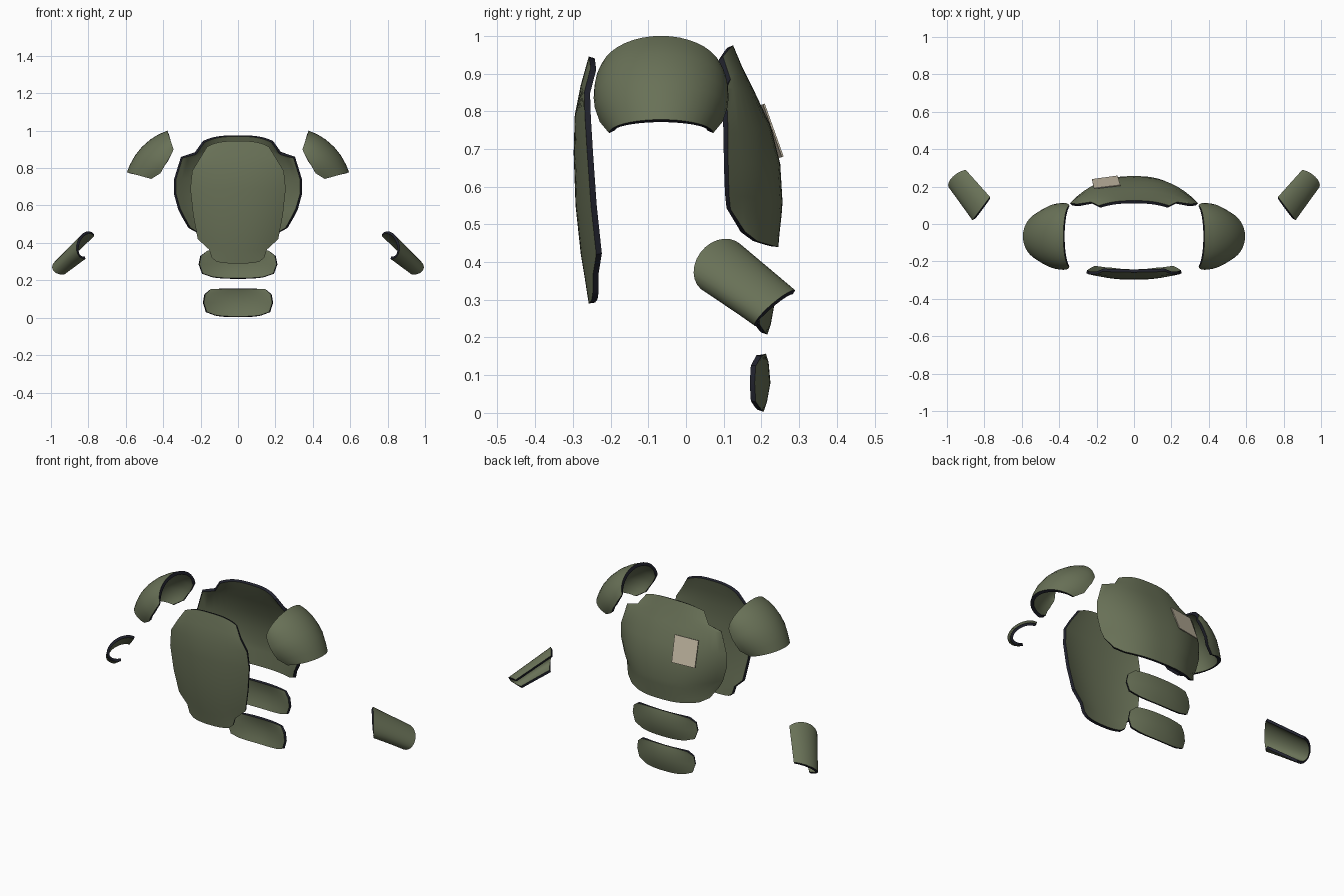
import bpy, bmesh, math
from mathutils import Vector

if "Cube" in bpy.data.objects:
    bpy.data.objects.remove(bpy.data.objects["Cube"])


def material(name, rgb):
    m = bpy.data.materials.new(name)
    m.diffuse_color = (*rgb, 1)
    m.use_nodes = True
    m.node_tree.nodes["Principled BSDF"].inputs["Base Color"].default_value = m.diffuse_color
    return m


OLIVE = material("olive_green", (0.14, 0.165, 0.095))
DARK = material("dark_edge", (0.015, 0.016, 0.026))
BEIGE = material("beige_patch", (0.52, 0.46, 0.35))


def shell(name, grid, outward, thick=0.016, mats=(OLIVE, DARK), mirror=False):
    """Skin a grid of points, thicken it inward with a dark rim."""
    bm = bmesh.new()
    vs = [[bm.verts.new(p) for p in row] for row in grid]
    for a, b in zip(vs, vs[1:]):
        for i in range(len(a) - 1):
            bm.faces.new((a[i], a[i + 1], b[i + 1], b[i]))
    bm.normal_update()
    total = sum((f.normal * f.calc_area() for f in bm.faces), Vector())
    if total.dot(Vector(outward)) < 0:
        bmesh.ops.reverse_faces(bm, faces=bm.faces[:])
    me = bpy.data.meshes.new(name)
    bm.to_mesh(me)
    bm.free()
    ob = bpy.data.objects.new(name, me)
    bpy.context.collection.objects.link(ob)
    for m in mats:
        me.materials.append(m)
    s = ob.modifiers.new("thickness", 'SOLIDIFY')
    s.thickness = thick
    s.offset = -1
    s.material_offset_rim = len(mats) - 1
    if mirror:
        ob.modifiers.new("mirror", 'MIRROR').use_mirror_merge = False
    # apply the modifiers, then smooth
    bpy.context.view_layer.objects.active = ob
    ob.select_set(True)
    for mod in list(ob.modifiers):
        bpy.ops.object.modifier_apply(modifier=mod.name)
    bpy.ops.object.shade_smooth_by_angle(angle=math.radians(35))
    ob.select_set(False)
    return ob


def plate_grid(rows, power, n=10):
    """Rows of edge x, edge z, edge y, centre z, centre y."""
    grid = []
    for xe, ze, ye, zc, yc in rows:
        row = []
        for i in range(-n, n + 1):
            t = i / n
            a = abs(t)
            row.append((xe * t, yc + (ye - yc) * a ** power,
                        zc + (ze - zc) * a ** 3))
        grid.append(row)
    return grid


# Chest plate
chest = [(.165, .915, -.253, .945, -.258), (.205, .85, -.27, .87, -.279),
         (.245, .785, -.268, .79, -.295), (.255, .69, -.262, .69, -.298),
         (.24, .55, -.252, .55, -.293), (.215, .42, -.238, .42, -.279),
         (.155, .365, -.247, .36, -.269), (.14, .32, -.247, .315, -.262),
         (.115, .30, -.25, .29, -.258)]
shell("chest_plate", plate_grid(chest, 2.2), (0, -1, 0))

# Back plate
back = [(.187, .945, .098, .975, .125), (.23, .885, .118, .92, .148),
        (.305, .86, .107, .86, .178), (.342, .74, .112, .76, .225),
        (.342, .66, .112, .66, .25), (.32, .58, .114, .56, .256),
        (.30, .54, .118, .53, .254), (.265, .48, .157, .475, .248),
        (.22, .455, .19, .44, .245)]
shell("back_plate", plate_grid(back, 2.6), (0, 1, 0))

# Two waist plates below the back plate
waist = [(.15, .15, .20, .157, .212), (.18, .125, .185, .135, .219),
         (.188, .08, .182, .08, .224), (.172, .03, .185, .03, .215),
         (.125, .012, .197, .003, .206)]
for name, sx, dy, dz in (("lower_waist_plate", 1, 0, 0),
                         ("upper_waist_plate", 1.12, .01, .205)):
    rows = [(x * sx, z + dz, y + dy, zc + dz, yc + dy)
            for x, z, y, zc, yc in waist]
    shell(name, plate_grid(rows, 2.2), (0, 1, 0), 0.014)

# Shoulder pads: arches of crown x, crown z, edge x, edge z, half width
arches = [(.378, 1.0, .345, .90, .163), (.425, .98, .35, .885, .172),
          (.47, .952, .362, .865, .177), (.515, .912, .378, .835, .179),
          (.55, .868, .395, .81, .176), (.577, .82, .415, .772, .163),
          (.594, .778, .464, .742, .138)]
grid = []
for xc, zc, xe, ze, w in arches:
    row = []
    for i in range(-10, 11):
        a = i / 10 * math.pi / 2
        k = 1 - math.cos(a)
        row.append((xc + (xe - xc) * k, -.066 + w * math.sin(a),
                    zc + (ze - zc) * k))
    grid.append(row)
shell("shoulder_pads", grid, (1, 0, 1), 0.018, mirror=True)


# Forearm guards: circular arcs through two edge points and a crown
def arc(a, crown, c, n=16):
    a, crown, c = Vector(a), Vector(crown), Vector(c)
    mid = (a + c) / 2
    half, rise = (a - c).length / 2, (crown - mid).length
    r = (half * half + rise * rise) / (2 * rise)
    out, side = (crown - mid).normalized(), (a - c).normalized()
    extra = math.asin(max(-1, min(1, (rise - r) / r)))
    pts = []
    for i in range(n + 1):
        th = -extra + (math.pi + 2 * extra) * i / n
        pts.append(crown - out * r + r * (math.cos(th) * side + math.sin(th) * out))
    return pts


near = arc((.77, .145, .447), (.858, .028, .408), (.815, .085, .315))
far = arc((.90, .29, .325), (.992, .218, .28), (.93, .187, .23))
grid = [[p.lerp(q, t / 3) for p, q in zip(near, far)] for t in range(4)]
shell("forearm_guards", grid, (1, -1, .3), 0.014, mirror=True)

# Cloth patch on the back plate
shell("back_patch", [[(-.215, .192, .815), (-.073, .209, .82)],
                     [(-.225, .24, .675), (-.088, .259, .68)]],
      (0, 1, 0), 0.005, mats=(BEIGE,))
